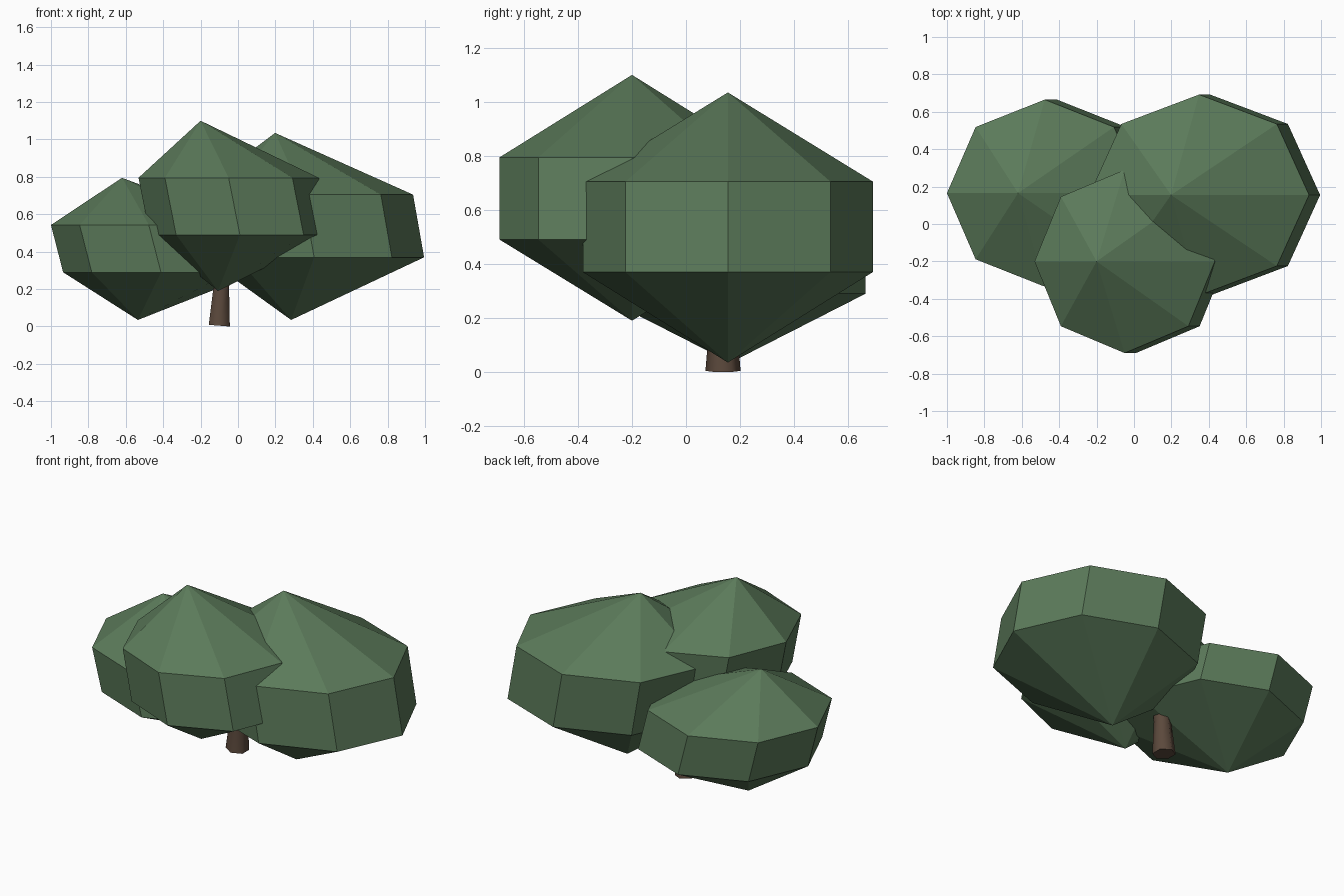
import bpy, bmesh, math

if "Cube" in bpy.data.objects:
    bpy.data.objects.remove(bpy.data.objects["Cube"])


def material(name, rgb):
    m = bpy.data.materials.new(name)
    m.diffuse_color = (*rgb, 1)
    m.use_nodes = True
    m.node_tree.nodes["Principled BSDF"].inputs["Base Color"].default_value = m.diffuse_color
    return m


def lathe(name, rings, sides, start, mat):
    """Skin stacked rings (x, y, z, rx, ry); zero-radius rings are apexes."""
    bm = bmesh.new()
    loops = []
    for x, y, z, rx, ry in rings:
        if rx == 0:
            loops.append([bm.verts.new((x, y, z))] * sides)
            continue
        angles = [start + i * math.tau / sides for i in range(sides)]
        loops.append([bm.verts.new((x + rx * math.cos(a), y + ry * math.sin(a), z))
                      for a in angles])
    for low, high in zip(loops, loops[1:]):
        for i in range(sides):
            j = (i + 1) % sides
            quad = (low[i], low[j], high[j], high[i])
            bm.faces.new(list(dict.fromkeys(quad)))
    # Cap open ends
    for loop in (loops[0], loops[-1]):
        if loop[0] != loop[1]:
            bm.faces.new(loop)
    bmesh.ops.recalc_face_normals(bm, faces=bm.faces)
    mesh = bpy.data.meshes.new(name)
    bm.to_mesh(mesh)
    bm.free()
    mesh.materials.append(mat)
    ob = bpy.data.objects.new(name, mesh)
    bpy.context.collection.objects.link(ob)
    return ob


leaf = material("leaf green", (0.105, 0.195, 0.102))
bark = material("bark brown", (0.105, 0.066, 0.045))


def foliage(name, y, rx, ry, bottom, lower, upper, top):
    """Leaning eight-sided clump; each level is (x, z)."""
    lathe(name, [(bottom[0], y, bottom[1], 0, 0),
                 (lower[0], y, lower[1], rx, ry),
                 (upper[0], y, upper[1], rx, ry),
                 (top[0], y, top[1], 0, 0)], 8, 0, leaf)


# Three overlapping leaf clumps
foliage("front_foliage", -0.20, 0.482, 0.49,
        (-0.107, 0.19), (0.01, 0.49), (-0.05, 0.795), (-0.20, 1.10))
foliage("left_foliage", 0.165, 0.523, 0.50,
        (-0.535, 0.035), (-0.412, 0.29), (-0.477, 0.543), (-0.62, 0.795))
foliage("right_foliage", 0.155, 0.588, 0.537,
        (0.284, 0.035), (0.407, 0.37), (0.348, 0.705), (0.198, 1.035))

# Leaning tapered trunk, its top hidden in the leaves
trunk = lathe("trunk", [(-0.10, 0.137, 0.0, 0.065, 0.065),
                        (-0.09, 0.137, 0.20, 0.049, 0.049),
                        (-0.07, 0.12, 0.45, 0.04, 0.04)], 6, math.pi / 6, bark)
# Slightly tilted base
for v in trunk.data.vertices:
    if v.co.z < 0.1:
        v.co.z += 0.005 - 0.08 * (v.co.x + 0.10)
low = min(v.co.z for v in trunk.data.vertices)
for v in trunk.data.vertices:
    v.co.z -= low

bpy.context.view_layer.objects.active = trunk
trunk.select_set(True)
bpy.ops.object.shade_smooth_by_angle(angle=math.radians(65))
